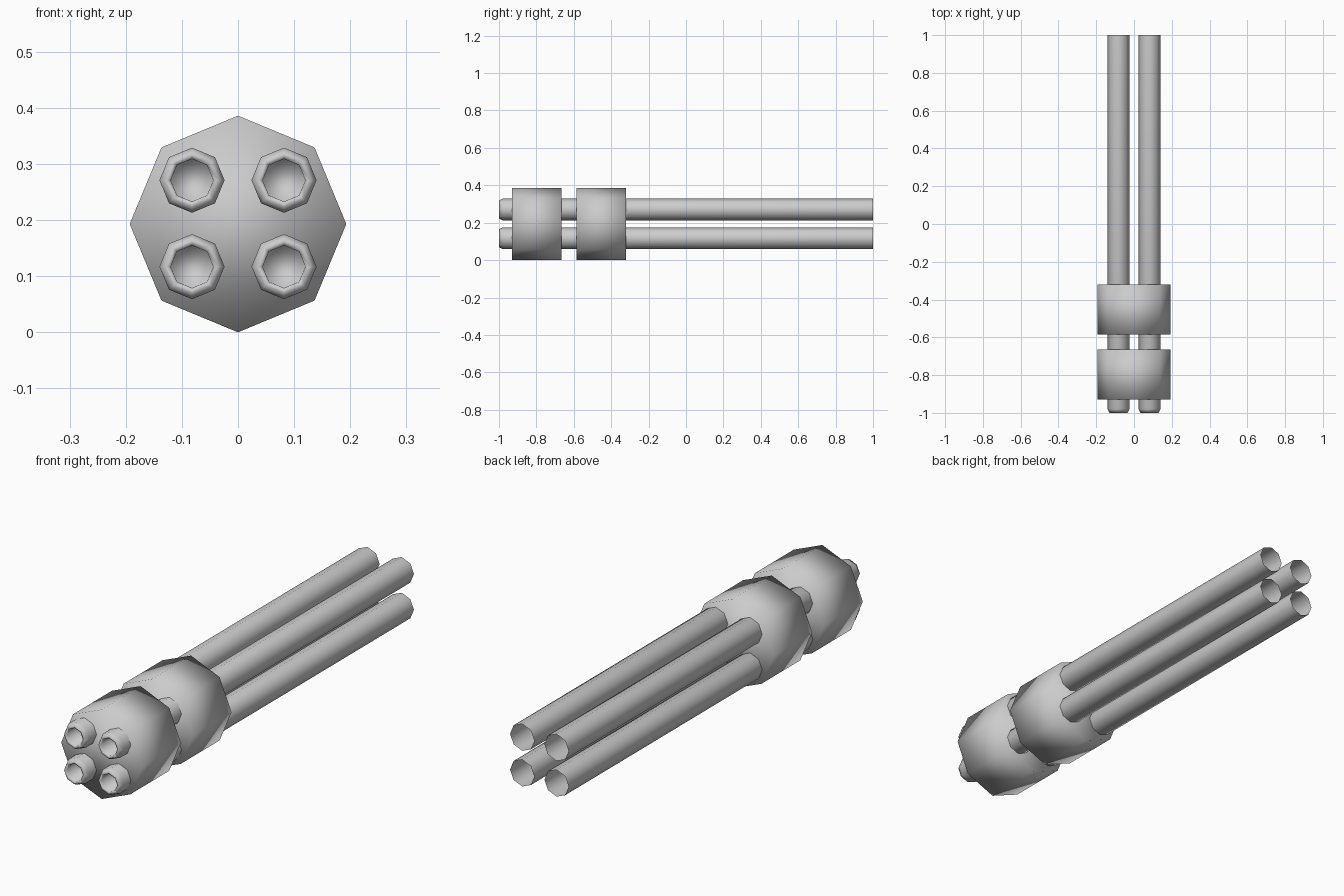
import bpy, bmesh
from math import cos, sin, tau

cube = bpy.data.objects.get("Cube")
if cube:
    bpy.data.objects.remove(cube, do_unlink=True)

grey = bpy.data.materials.new("plain grey")
grey.use_nodes = True
colour = (0.6, 0.6, 0.6, 1)
grey.diffuse_color = colour
grey.node_tree.nodes["Principled BSDF"].inputs["Base Color"].default_value = colour

SIDES = 8
AXIS_Z = 0.193


def lathe(name, x, z, profile, cap_start=False, cap_end=False):
    """Sweep (radius, y) points around a lengthwise axis, fully smooth."""
    bm = bmesh.new()
    rings = [[bm.verts.new((r * sin(tau * i / SIDES), y, r * cos(tau * i / SIDES)))
              for i in range(SIDES)] for r, y in profile]
    for a, b in zip(rings, rings[1:]):
        for i in range(SIDES):
            j = (i + 1) % SIDES
            bm.faces.new((a[i], a[j], b[j], b[i]))
    if cap_start:
        bm.faces.new(rings[0][::-1])
    if cap_end:
        bm.faces.new(rings[-1])
    for face in bm.faces:
        face.smooth = True
    mesh = bpy.data.meshes.new(name)
    bm.to_mesh(mesh)
    bm.free()
    mesh.materials.append(grey)
    obj = bpy.data.objects.new(name, mesh)
    obj.location = (x, 0, z)
    bpy.context.collection.objects.link(obj)


# Two drums clamping the barrels together
for name, front, back in (("front_drum", -0.93, -0.665), ("rear_drum", -0.585, -0.32)):
    lathe(name, 0, AXIS_Z, [(AXIS_Z, front), (AXIS_Z, back)], True, True)

# Four barrels: blind bore, chamfered muzzle, open rear end
barrel = [(0.036, -0.94), (0.038, -0.995), (0.048, -1.0), (0.058, -0.98), (0.058, 1.0)]
for side, x in (("right", -0.082), ("left", 0.082)):
    for level, z in (("lower", 0.117), ("upper", 0.271)):
        lathe(f"{level}_{side}_barrel", x, z, barrel, cap_start=True)
